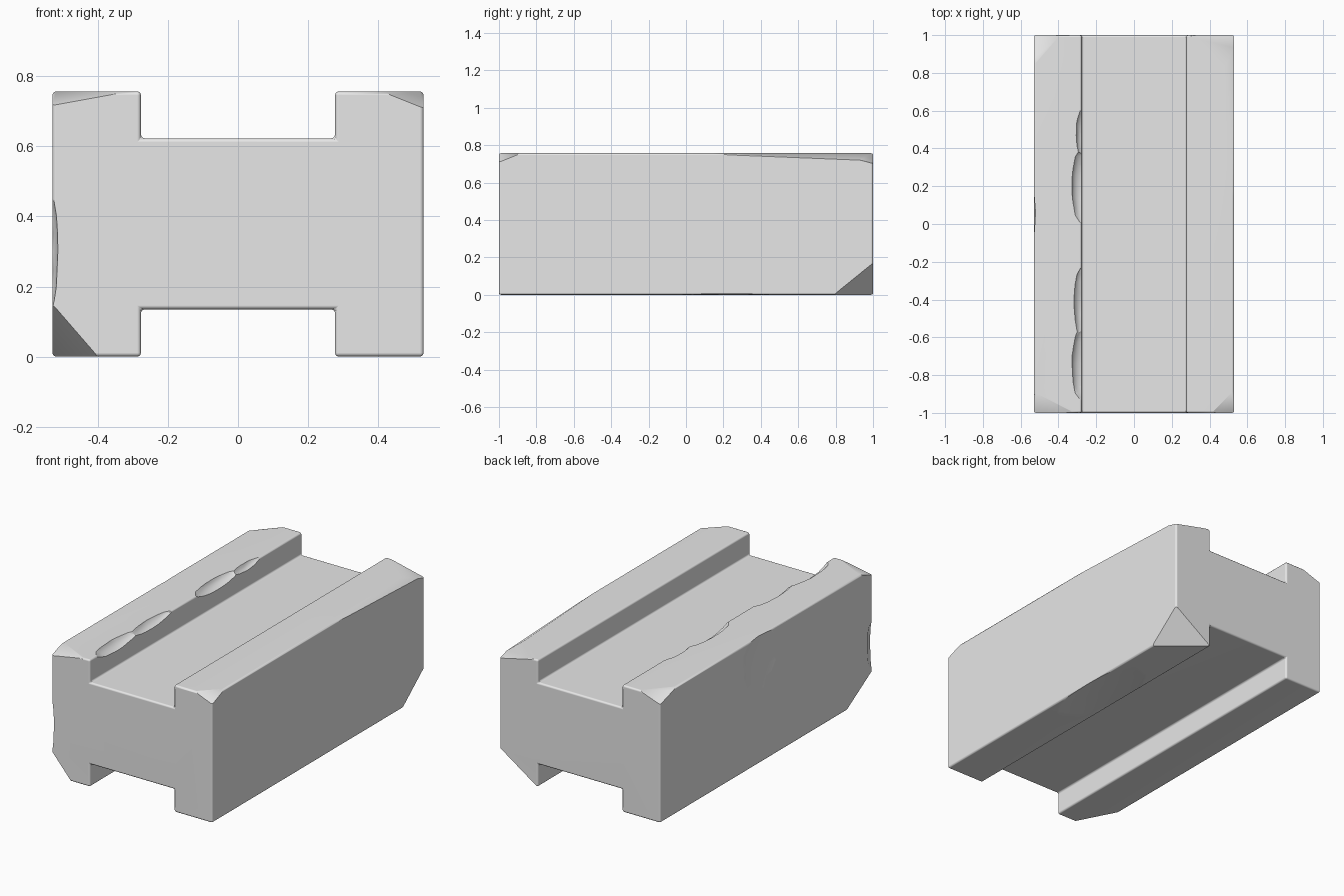
import bpy
import bmesh
import random
from mathutils import Vector

random.seed(4)
cube = bpy.data.objects.get("Cube")
if cube:
    bpy.data.objects.remove(cube, do_unlink=True)

W, L, H = 0.53, 1.0, 0.757        # half width, half length, height
GX, GLOW, GHIGH = 0.277, 0.135, 0.623  # channel half width, floor heights
BEVEL = 0.011

stone = bpy.data.materials.new("grey stone")
stone.use_nodes = True
grey = (0.8, 0.8, 0.8, 1)
stone.diffuse_color = grey
stone.node_tree.nodes["Principled BSDF"].inputs["Base Color"].default_value = grey

# Block: H-shaped section run from front to back, with softened edges
right_half = [(GX, GLOW), (GX, 0), (W, 0), (W, H), (GX, H), (GX, GHIGH)]
section = right_half + [(-x, z) for x, z in reversed(right_half)]
bm = bmesh.new()
front = bm.faces.new([bm.verts.new((x, -L, z)) for x, z in section])
run = bmesh.ops.extrude_face_region(bm, geom=[front], use_keep_orig=True)
back_verts = [v for v in run["geom"] if isinstance(v, bmesh.types.BMVert)]
bmesh.ops.translate(bm, verts=back_verts, vec=(0, 2 * L, 0))
bmesh.ops.recalc_face_normals(bm, faces=bm.faces)
bmesh.ops.bevel(bm, geom=bm.edges[:], offset=BEVEL, segments=3,
                profile=0.5, affect='EDGES')


def break_corner(sx, sy, top, dx, dy, dz):
    """Slice off one corner, reaching dx, dy, dz along its three edges."""
    corner = Vector((sx * W, sy * L, H if top else 0))
    normal = Vector((sx / dx, sy / dy, (1 if top else -1) / dz))
    cut = bmesh.ops.bisect_plane(
        bm, geom=bm.verts[:] + bm.edges[:] + bm.faces[:], dist=1e-5,
        plane_co=corner - Vector((sx * dx, 0, 0)), plane_no=normal,
        clear_outer=True)
    rim = [e for e in cut["geom_cut"]
           if isinstance(e, bmesh.types.BMEdge) and e.is_boundary]
    bmesh.ops.holes_fill(bm, edges=rim, sides=0)


# Worn right upper edge, then the broken corners
break_corner(1, 1, True, 0.06, 1.0, 0.04)
break_corner(1, 1, True, 0.24, 0.21, 0.055)
break_corner(1, 1, False, 0.25, 0.21, 0.17)
break_corner(1, -1, True, 0.12, 0.12, 0.048)
break_corner(-1, -1, True, 0.22, 0.11, 0.04)
break_corner(-1, -1, False, 0.13, 0.25, 0.15)
break_corner(-1, 1, True, 0.14, 0.16, 0.05)
bmesh.ops.recalc_face_normals(bm, faces=bm.faces)

mesh = bpy.data.meshes.new("stone_block")
bm.to_mesh(mesh)
bm.free()
block = bpy.data.objects.new("stone_block", mesh)
mesh.materials.append(stone)
bpy.context.collection.objects.link(block)
bpy.ops.object.select_all(action='DESELECT')
bpy.context.view_layer.objects.active = block
block.select_set(True)


def chip(center, radii):
    """Knock a shallow, slightly ragged hollow out of the block."""
    lump = bmesh.new()
    bmesh.ops.create_icosphere(lump, subdivisions=3, radius=1)
    for v in lump.verts:
        v.co *= random.uniform(0.96, 1.03)
        v.co = Vector(center) + Vector([a * r for a, r in zip(v.co, radii)])
    data = bpy.data.meshes.new("chip_cutter")
    lump.to_mesh(data)
    lump.free()
    cutter = bpy.data.objects.new("chip_cutter", data)
    cutter.hide_render = True
    bpy.context.collection.objects.link(cutter)
    mod = block.modifiers.new("chip", 'BOOLEAN')
    mod.operation = 'DIFFERENCE'
    mod.solver = 'EXACT'
    mod.object = cutter
    bpy.ops.object.modifier_apply(modifier=mod.name)
    bpy.data.objects.remove(cutter, do_unlink=True)


# Chips along the inner lip of the left rail
chip((-0.265, 0.2, 0.775), (0.068, 0.22, 0.06))
chip((-0.265, 0.48, 0.775), (0.045, 0.15, 0.05))
chip((-0.265, -0.42, 0.775), (0.056, 0.22, 0.055))
chip((-0.265, -0.74, 0.775), (0.068, 0.22, 0.06))
# Hollow in the left side, chipped front edge, worn underside
chip((-0.56, 0.06, 0.62), (0.046, 0.22, 0.25))
chip((-0.545, -1.02, 0.3), (0.032, 0.08, 0.2))
chip((0.41, 0.22, -0.02), (0.2, 0.45, 0.032))

# Smooth shading with crisp breaks
bpy.ops.object.shade_smooth_by_angle(angle=0.55)
weighted = block.modifiers.new("flat_faces", 'WEIGHTED_NORMAL')
weighted.keep_sharp = True
